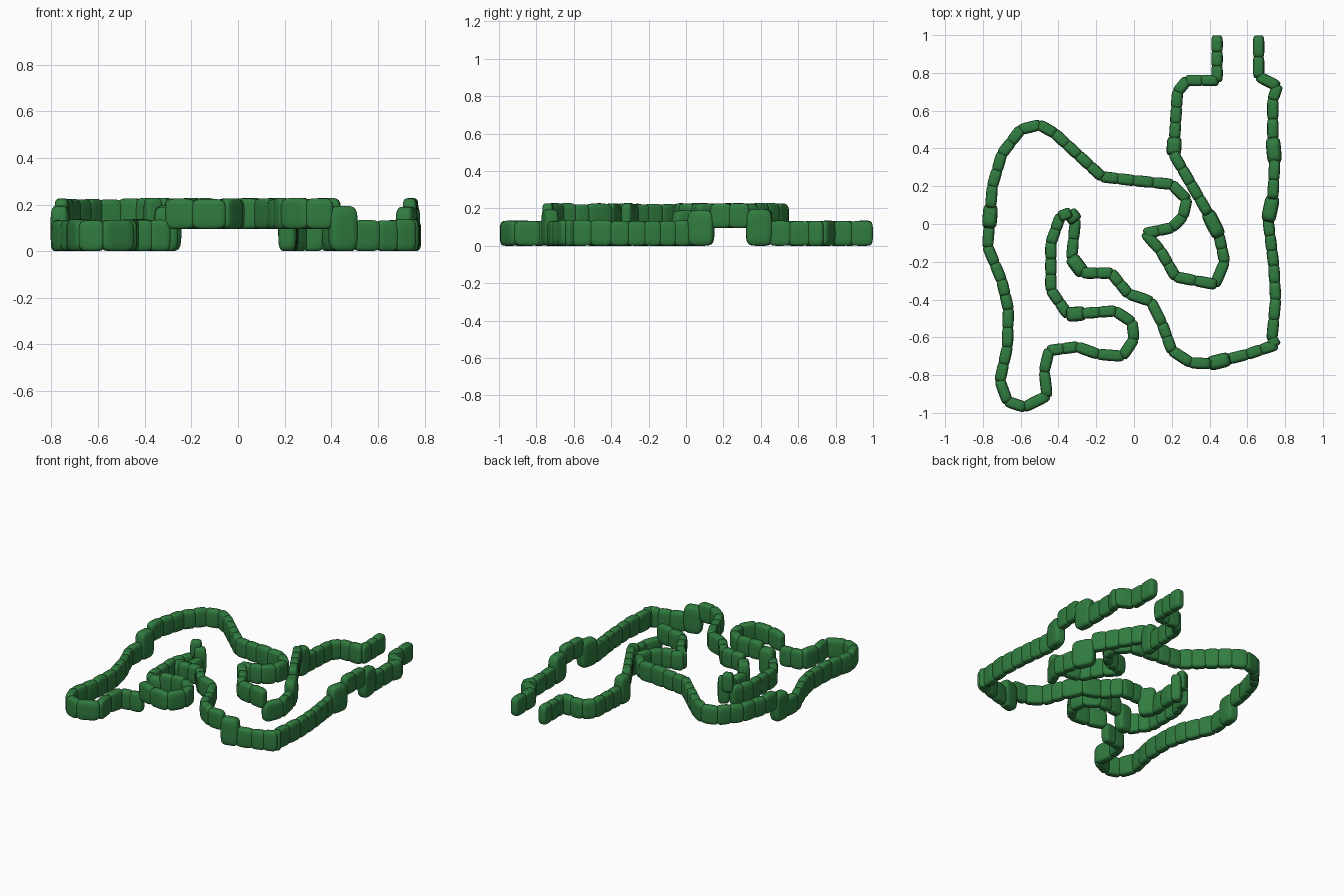
import bpy, bmesh, math, random
from mathutils import Vector

if "Cube" in bpy.data.objects:
    bpy.data.objects.remove(bpy.data.objects["Cube"])
random.seed(4)

green = bpy.data.materials.new("hedge_green")
green.diffuse_color = (0.03, 0.2, 0.05, 1)
green.use_nodes = True
green.node_tree.nodes["Principled BSDF"].inputs["Base Color"].default_value = green.diffuse_color

# Winding line of the hedge, from one open end to the other
path = [(.66, .99), (.66, .78), (.76, .73), (.735, .66), (.735, .45), (.745, .33),
        (.735, .14), (.71, .02), (.74, -.22), (.75, -.4), (.73, -.61), (.75, -.64),
        (.6, -.69), (.4, -.74), (.3, -.735), (.2, -.67), (.15, -.53), (.09, -.41),
        (-.03, -.37), (-.12, -.26), (-.27, -.26), (-.33, -.18), (-.31, .02),
        (-.34, .06), (-.39, .04), (-.44, -.1), (-.44, -.35), (-.35, -.48), (-.1, -.46),
        (-.01, -.52), (0, -.61), (-.06, -.7), (-.19, -.69), (-.3, -.65), (-.45, -.67),
        (-.475, -.78), (-.46, -.91), (-.58, -.97), (-.67, -.94), (-.71, -.83),
        (-.67, -.65), (-.665, -.45), (-.7, -.3), (-.775, -.12), (-.75, .2), (-.7, .37),
        (-.6, .5), (-.5, .525), (-.42, .48), (-.17, .25), (0, .23), (.2, .21),
        (.28, .13), (.26, .04), (.2, -.02), (.06, -.05), (.14, -.14), (.22, -.28),
        (.43, -.32), (.48, -.2), (.45, -.06), (.39, .06), (.21, .37), (.23, .7),
        (.28, .76), (.44, .76), (.44, .99)]


def ground(p):
    """Height of the two-level ground under the hedge."""
    x, y = p
    low = (y > .4 and x > .1) or (y < .04 and (x > .42 or x < -.3))
    return 0 if low else .09


# Rounded, slightly boxy leaf block
bm = bmesh.new()
bmesh.ops.create_cube(bm, size=2)
bmesh.ops.subdivide_edges(bm, edges=bm.edges[:], cuts=7, use_grid_fill=True)
for v in bm.verts:
    n = sum(abs(c) ** 4.5 for c in v.co) ** (1 / 4.5)
    v.co /= n
for f in bm.faces:
    f.smooth = True
block = bpy.data.meshes.new("hedge_block")
bm.to_mesh(block)
bm.free()
block.materials.append(green)


def add_block(a, b):
    d, mid = b - a, (a + b) / 2
    levels = [ground(a + d * t) for t in (.1, .5, .9)]
    step = max(levels) > min(levels)
    bottom = min(levels) + (0 if min(levels) == 0 else .005)
    top = max(levels) + (.105 if step else .137) + random.uniform(-.006, .002)
    ob = bpy.data.objects.new("hedge_block", block)
    bpy.context.collection.objects.link(ob)
    ob.location = (mid.x, mid.y, (bottom + top) / 2)
    ob.rotation_euler.z = math.atan2(d.y, d.x)
    ob.scale = (d.length / 2 + .009, .039 if step else .03, (top - bottom) / 2)


# Split each stretch of the line into blocks
pts = [Vector(p) for p in path]
for a, b in zip(pts, pts[1:]):
    n = max(1, round((b - a).length / .092))
    for i in range(n):
        add_block(a.lerp(b, i / n), a.lerp(b, (i + 1) / n))
